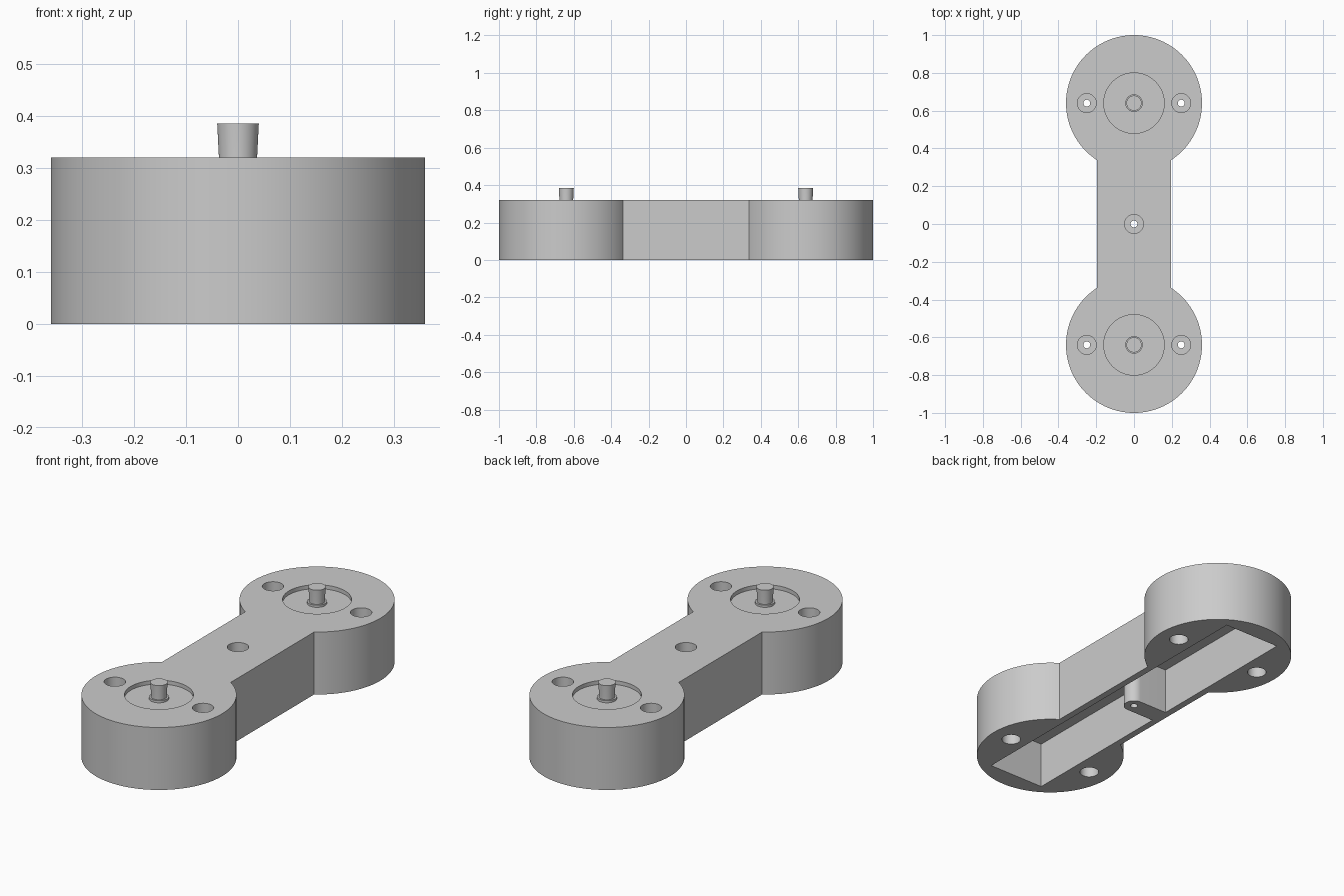
import bpy, bmesh, math

cube = bpy.data.objects.get("Cube")
if cube:
    bpy.data.objects.remove(cube, do_unlink=True)

# Main dimensions
R, CY, BAR, H = 0.36, 0.64, 0.195, 0.32
POCKET_X, POCKET_Y, POCKET_Z = 0.16, 0.90, 0.24
POST_R, SCREW_R = 0.05, 0.018

grey = bpy.data.materials.new("plain grey")
grey.use_nodes = True
colour = (0.6, 0.6, 0.6, 1)
grey.diffuse_color = colour
grey.node_tree.nodes["Principled BSDF"].inputs["Base Color"].default_value = colour


def finish(name, bm):
    bmesh.ops.recalc_face_normals(bm, faces=bm.faces)
    mesh = bpy.data.meshes.new(name)
    bm.to_mesh(mesh)
    bm.free()
    mesh.materials.append(grey)
    obj = bpy.data.objects.new(name, mesh)
    bpy.context.collection.objects.link(obj)
    return obj


def prism(name, outline, z0, z1):
    """Extrude a flat outline between two heights."""
    bm = bmesh.new()
    face = bm.faces.new([bm.verts.new((x, y, z0)) for x, y in outline])
    top = bmesh.ops.extrude_face_region(bm, geom=[face])["geom"]
    bmesh.ops.translate(bm, vec=(0, 0, z1 - z0),
                        verts=[v for v in top if isinstance(v, bmesh.types.BMVert)])
    return finish(name, bm)


def lathe(name, profile, x, y, sides=48):
    """Stack rings of (radius, height) into a closed turned solid."""
    bm = bmesh.new()
    angles = [math.tau * i / sides for i in range(sides)]
    rings = [[bm.verts.new((x + r * math.cos(a), y + r * math.sin(a), z))
              for a in angles] for r, z in profile]
    for low, high in zip(rings, rings[1:]):
        for i in range(sides):
            j = (i + 1) % sides
            bm.faces.new((low[i], low[j], high[j], high[i]))
    bm.faces.new(rings[0])
    bm.faces.new(rings[-1])
    return finish(name, bm)


def combine(target, tool, operation):
    mod = target.modifiers.new(operation, 'BOOLEAN')
    mod.operation, mod.solver, mod.object = operation, 'EXACT', tool
    bpy.context.view_layer.objects.active = target
    bpy.ops.object.modifier_apply(modifier=mod.name)
    bpy.data.objects.remove(tool, do_unlink=True)


def smooth(obj):
    bpy.ops.object.select_all(action='DESELECT')
    obj.select_set(True)
    bpy.context.view_layer.objects.active = obj
    bpy.ops.object.shade_smooth_by_angle(angle=math.radians(30))


# Body outline: two round ends joined by a straight bar
start = -math.asin(math.sqrt(R * R - BAR * BAR) / R)
steps = 80
arc = [start + (math.pi - 2 * start) * i / steps for i in range(steps + 1)]
far_end = [(R * math.cos(a), CY + R * math.sin(a)) for a in arc]
body = prism("body", far_end + [(-x, -y) for x, y in far_end], 0, H)

# Long pocket open underneath
combine(body, prism("pocket_cutter",
                    [(-POCKET_X, -POCKET_Y), (POCKET_X, -POCKET_Y),
                     (POCKET_X, POCKET_Y), (-POCKET_X, POCKET_Y)], -0.1, POCKET_Z),
        'DIFFERENCE')

# Centre screw post: rounded boss tied to one pocket wall
half = [math.pi * (i / 24 - 0.5) for i in range(25)]
post = [(POST_R * math.cos(a), POST_R * math.sin(a)) for a in half]
post += [(-POCKET_X - 0.015, POST_R), (-POCKET_X - 0.015, -POST_R)]
combine(body, prism("post_tool", post, 0, POCKET_Z + 0.03), 'UNION')

# Centre screw hole, counterbored from above
combine(body, lathe("centre_cutter", [(SCREW_R, -0.1), (SCREW_R, 0.25),
                                      (POST_R, 0.25), (POST_R, H + 0.1)], 0, 0),
        'DIFFERENCE')

for side, name in ((-1, "front"), (1, "back")):
    # Screw holes, counterbored from both faces
    for x in (-0.25, 0.25):
        combine(body, lathe("hole_cutter",
                            [(0.046, -0.1), (0.046, 0.12), (SCREW_R, 0.12),
                             (SCREW_R, 0.22), (POST_R, 0.22), (POST_R, H + 0.1)],
                            x, side * CY), 'DIFFERENCE')
    # Shallow round recess with a collared pin
    combine(body, lathe("recess_cutter", [(0.16, 0.3), (0.16, H + 0.1)],
                        0, side * CY, 64), 'DIFFERENCE')
    smooth(lathe(name + "_pin", [(0.046, 0.295), (0.046, 0.311), (0.037, 0.311),
                                 (0.037, 0.325), (0.04, 0.385)], 0, side * CY))

smooth(body)
